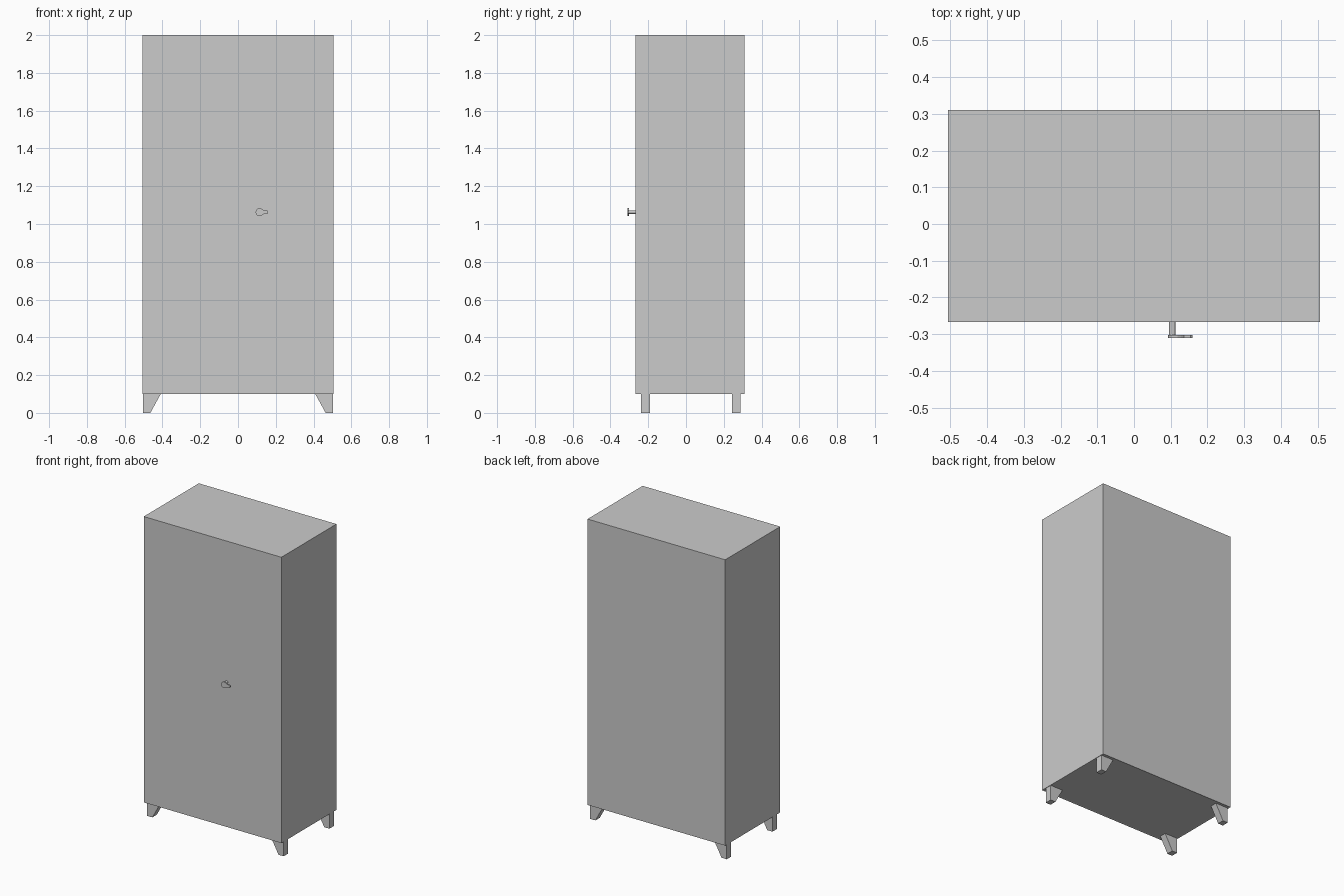
import bpy, bmesh, math
from mathutils import Vector

if "Cube" in bpy.data.objects:
    bpy.data.objects.remove(bpy.data.objects["Cube"])


def make_object(name, bm):
    bmesh.ops.recalc_face_normals(bm, faces=bm.faces[:])
    mesh = bpy.data.meshes.new(name)
    bm.to_mesh(mesh)
    bm.free()
    ob = bpy.data.objects.new(name, mesh)
    bpy.context.collection.objects.link(ob)
    return ob


def extrude_xz(name, points, y0, y1):
    """Prism from an x/z outline, spanning y0 to y1."""
    bm = bmesh.new()
    face = bm.faces.new([bm.verts.new((x, y0, z)) for x, z in points])
    res = bmesh.ops.extrude_face_region(bm, geom=[face])
    verts = [v for v in res["geom"] if isinstance(v, bmesh.types.BMVert)]
    bmesh.ops.translate(bm, verts=verts, vec=Vector((0, y1 - y0, 0)))
    return make_object(name, bm)


W = 0.506                      # half width
FRONT, BACK = -0.267, 0.311
BOTTOM, TOP = 0.1, 2.0

# Cabinet body, with a thin rim around the underside
body = extrude_xz("cabinet_body",
                  [(-W, BOTTOM), (W, BOTTOM), (W, TOP), (-W, TOP)], FRONT, BACK)
bm = bmesh.new()
bm.from_mesh(body.data)
under = [f for f in bm.faces if f.normal.z < -0.9]
bmesh.ops.inset_region(bm, faces=under, thickness=0.012, depth=-0.002)
bm.to_mesh(body.data)
bm.free()

# Tapered feet, sloping on the inner side
for side, sx in (("left", -1), ("right", 1)):
    for place, y in (("front", -0.237), ("back", 0.243)):
        outline = [(sx * 0.502, 0), (sx * 0.464, 0),
                   (sx * 0.408, BOTTOM + 0.002), (sx * 0.502, BOTTOM + 0.002)]
        extrude_xz(f"{place}_{side}_foot", outline, y, y + 0.046)

# Handle stem
ring = [(0.104 + 0.009 * math.cos(math.tau * i / 12),
         1.063 + 0.009 * math.sin(math.tau * i / 12)) for i in range(12)]
extrude_xz("handle_stem", ring, -0.304, FRONT + 0.002)

# Handle lever: rounded head tapering into a short grip
cx, cz, r = 0.114, 1.063, 0.021
head = [(cx + r * math.cos(math.radians(a)), cz + r * math.sin(math.radians(a)))
        for a in range(50, 311, 26)]
grip = [(0.136, 1.053), (0.154, 1.053), (0.160, 1.058),
        (0.160, 1.068), (0.154, 1.073), (0.136, 1.073)]
extrude_xz("handle_lever", head + grip, -0.311, -0.303)
